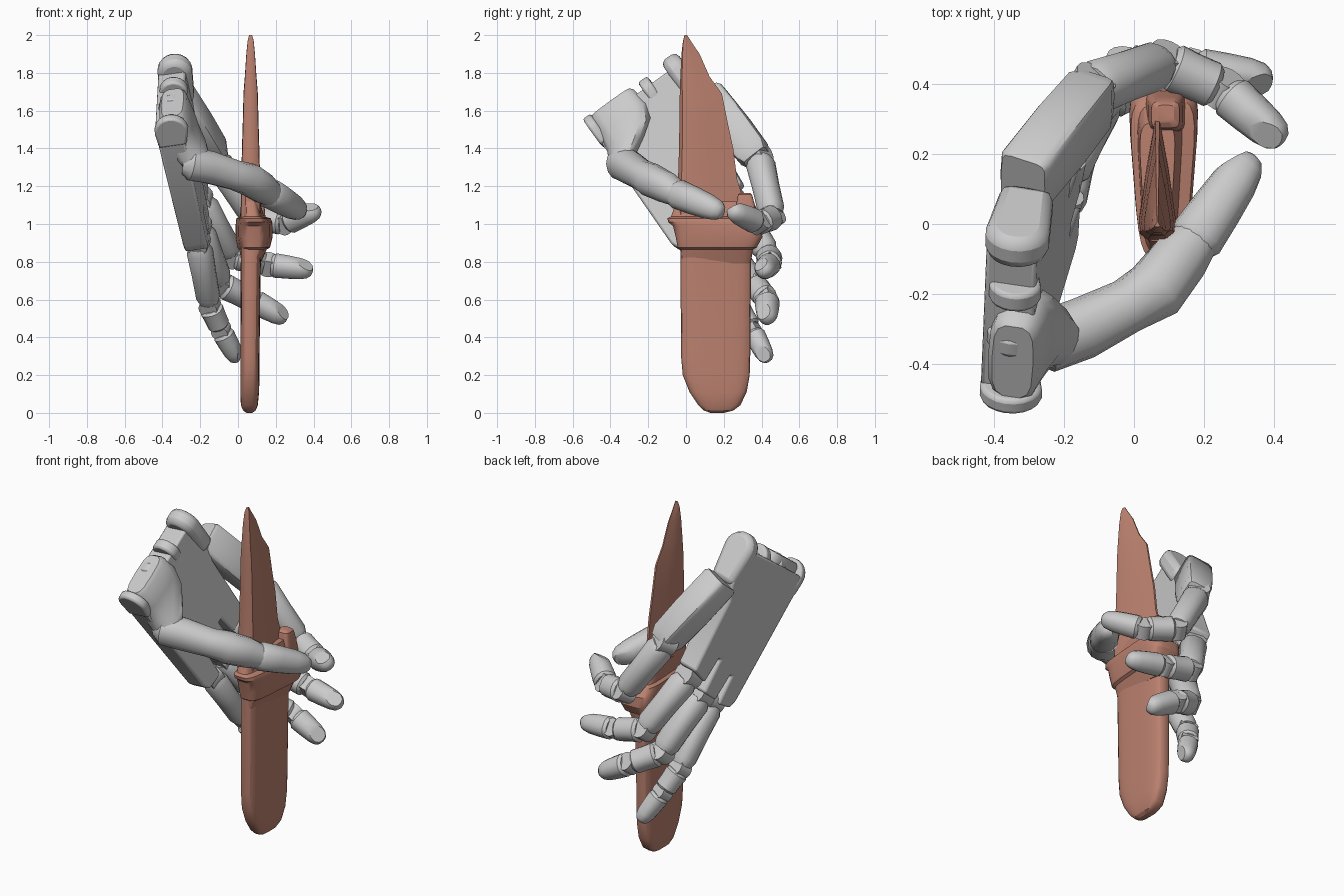
import bpy, bmesh, math
from mathutils import Vector as V

if "Cube" in bpy.data.objects:
    bpy.data.objects.remove(bpy.data.objects["Cube"])

CX = 0.067          # knife centre line
N = 14              # sides of round sections


def finish(name, bm, smooth=35, mat=None, bevel=0):
    bmesh.ops.recalc_face_normals(bm, faces=bm.faces)
    me = bpy.data.meshes.new(name)
    bm.to_mesh(me)
    bm.free()
    ob = bpy.data.objects.new(name, me)
    bpy.context.collection.objects.link(ob)
    if mat:
        me.materials.append(mat)
    if bevel:
        m = ob.modifiers.new("bevel", 'BEVEL')
        m.width, m.segments, m.limit_method = bevel, 2, 'ANGLE'
    bpy.ops.object.select_all(action='DESELECT')
    ob.select_set(True)
    bpy.context.view_layer.objects.active = ob
    bpy.ops.object.shade_smooth_by_angle(angle=math.radians(smooth))
    return ob


def loft(rings):
    bm = bmesh.new()
    vs = [[bm.verts.new(p) for p in r] for r in rings]
    n = len(vs[0])
    for a, b in zip(vs, vs[1:]):
        for i in range(n):
            j = (i + 1) % n
            bm.faces.new((a[i], a[j], b[j], b[i]))
    bm.faces.new(vs[0][::-1])
    bm.faces.new(vs[-1])
    return bm


def section(c, a, b, p=2.0, n=N):
    """Superellipse ring spanned by half-axis vectors a and b."""
    out = []
    for i in range(n):
        t = 2 * math.pi * (i + .5) / n
        ct, st = math.cos(t), math.sin(t)
        f = lambda s: math.copysign(abs(s) ** (2 / p), s)
        out.append(V(c) + a * f(ct) + b * f(st))
    return out


def tube(name, pts, radii, hint, p=2.0, pad=None):
    """Sweep of elliptical sections along pts; radii = (across hint, along hint)."""
    pts = [V(q) for q in pts]
    rings = []
    for i, c in enumerate(pts):
        t = (pts[min(i + 1, len(pts) - 1)] - pts[max(i - 1, 0)]).normalized()
        s = t.cross(hint).normalized()
        h = s.cross(t)
        rings.append(section(c, s * radii[i][0], h * radii[i][1], p))
    bm = loft(rings)
    if pad:             # slanted flat cut on the fingertip
        r = bmesh.ops.bisect_plane(bm, geom=bm.verts[:] + bm.edges[:] + bm.faces[:],
                                   plane_co=pad[0], plane_no=pad[1], clear_outer=True)
        cut = [e for e in r['geom_cut'] if isinstance(e, bmesh.types.BMEdge)]
        bmesh.ops.holes_fill(bm, edges=cut)
    return finish(name, bm)


def segment(name, a, b, r0, r1, hint, tip=False, p=2.3):
    a, b = V(a), V(b)
    prof = ([(0, .8), (.08, 1), (.4, 1), (.7, .96), (.88, .82), (.97, .55), (1, .25)] if tip
            else [(0, .78), (.1, 1), (.5, .97), (.9, 1), (1, .8)])
    rad = [((r0 + (r1 - r0) * t) * s,) * 2 for t, s in prof]
    pad = None
    if tip:
        d = (b - a).normalized()
        h = (hint - d * hint.dot(d)).normalized()
        pad = (b - d * .035 + h * r1 * .55, (d * .5 + h).normalized())
    return tube(name, [a.lerp(b, t) for t, s in prof], rad, hint, p, pad)


# ---------------- knife ----------------
clay = bpy.data.materials.new("clay")
clay.diffuse_color = (0.5, 0.22, 0.16, 1)
clay.use_nodes = True
clay.node_tree.nodes["Principled BSDF"].inputs["Base Color"].default_value = clay.diffuse_color


def slab(name, rows, p, taper=0):
    """Upright rounded slab; rows = (z, y min, y max, half thickness, x centre)."""
    rings = []
    for z, y0, y1, h, x in rows:
        c = V((x, (y0 + y1) / 2, z))
        ring = section(c, V((h, 0, 0)), V((0, (y1 - y0) / 2, 0)), p, 24)
        for q in ring:      # narrower towards the front
            q.x = x + (q.x - x) * (1 - taper * (y1 - q.y) / (y1 - y0))
        rings.append(ring)
    return finish(name, loft(rings), 30, clay)


slab("knife_handle", [(0, .13, .2, .015, .06), (.012, .095, .25, .033, .06), (.04, .065, .288, .045, .06),
                      (.11, .018, .322, .05, .062), (.2, -.018, .338, .051, .063), (.3, -.027, .341, .051, .063),
                      (.75, -.03, .345, .053, .067), (.9, -.03, .345, .055, .07)], 3.6)
slab("knife_guard", [(.79, -.025, .343, .055, .07), (.865, -.03, .355, .08, .079), (.875, -.045, .375, .095, .083),
                     (.93, -.055, .405, .108, .085), (.99, -.07, .4, .108, .085), (1.01, -.095, .375, .106, .085),
                     (1.03, -.1, .36, .1, .082), (1.04, -.08, .34, .07, .074), (1.12, -.05, .29, .055, .067)],
     4.5, .35)
slab("guard_nub", [(.98, .26, .385, .06, .09), (1.1, .265, .365, .05, .09), (1.155, .275, .35, .04, .09),
                   (1.165, .29, .34, .025, .09)], 5)
blade = [(1.0, -.05, .31, .053), (1.16, -.045, .295, .052), (1.24, -.042, .27, .05), (1.4, -.037, .25, .046),
         (1.53, -.035, .222, .042), (1.69, -.033, .19, .038), (1.78, -.03, .125, .031),
         (1.9, -.024, .072, .023), (1.97, -.016, .025, .016), (2.0, -.008, .006, .008)]
finish("knife_blade", loft([[V((CX + sx * h, y0 + f * (y1 - y0), z)) for sx, f in
                             [(-.5, 0), (.5, 0), (.95, .06), (1, .18), (.6, .6), (.12, 1),
                              (-.12, 1), (-.6, .6), (-1, .18), (-.95, .06)]]
                            for z, y0, y1, h in blade]), 40, clay)

# ---------------- palm ----------------
O = V((-.452, -.53, 1.52))
D = V((.2, .57, -.8)).normalized()               # wrist to fingers
W = V((.03, .8, .6))
W = (W - D * W.dot(D)).normalized()              # little finger to index side
NRM = D.cross(W).normalized()                    # out of the palm


def P(u, v, n=0):
    return O + D * u + W * v + NRM * n


outline = [(.05, .02), (.81, .01), (.86, .03), (.87, .14), (.70, .155), (.70, .18), (.86, .19), (.85, .315),
           (.65, .33), (.65, .355), (.80, .365), (.77, .5), (.35, .54), (.26, .6), (.05, .6)]
finish("palm", loft([[P(u, v, 0) for u, v in outline],
                     [P(u, v, .15 - .03 * u) for u, v in outline]]), 30, bevel=.012)

# wrist hinge lugs, rounded towards the forearm; the index side one runs along the palm edge
for i, (v0, v1, r, end) in enumerate([(.01, .06, .09, .16), (.2, .26, .075, .14), (.36, .42, .075, .14),
                                      (.52, .62, .092, .27)]):
    prof = [(end, -.95)] + [(.07 - r * math.cos(t), math.sin(t))
                            for t in [math.radians(-90 + k * 18) for k in range(11)]] + [(end, .7)]
    finish(f"wrist_lug_{i}", loft([[P(u, v, .087 + r * s) for u, s in prof] for v in (v0, v1)]), 30,
           bevel=.03 if i == 3 else .012)

# index knuckle housing beside the palm
ha, hb = V((-.31, .13, 1.67)), V((-.11, .375, 1.35))
tube("index_housing", [ha.lerp(hb, t) for t in (-.04, 0, .5, .9, 1)],
     [(.08, .07), (.09, .08), (.095, .08), (.09, .075), (.07, .06)], NRM, 6)

# ---------------- fingers ----------------
fingers = {
    "index": [(-.13, .385, 1.36), (.085, .46, 1.035), (.255, .385, 1.005), (.425, .235, 1.075)],
    "middle": [(-.2, .26, 1.13), (-.03, .44, .83), (.16, .44, .785), (.395, .41, .755)],
    "ring": [(-.205, .15, .98), (-.09, .36, .68), (.07, .43, .6), (.26, .43, .495)],
    "little": [(-.21, .05, .9), (-.15, .27, .57), (-.09, .35, .44), (.0, .435, .275)],
}
bones = ["proximal", "middle", "distal"]
for name, joints in fingers.items():
    js = [V(j) for j in joints]
    axis = (js[1] - js[0]).cross(js[3] - js[1]).normalized()      # bending axis
    radii = [.076, .068, .064, .054] if name != "little" else [.07, .062, .056, .048]
    for k in range(3):
        a, b = js[k], js[k + 1]
        d = (b - a).normalized()
        inner = axis.cross(d)                                     # grip side
        gap = .02
        segment(f"{name}_{bones[k]}", a + d * gap, b - d * (gap if k < 2 else 0),
                radii[k], radii[k + 1], inner, k == 2)
        r = radii[k] * .82
        s = d.cross(axis).normalized()
        finish(f"{name}_hinge_{k}", loft([section(a + axis * r * q, d * r, s * r)
                                         for q in (-.8, .8)]))

# ---------------- thumb ----------------
th = V((.2, .3, -.95))
mount = [(0, .185, .1, .125, .06), (.02, .185, .1, .14, .075), (.12, .185, .105, .155, .085), (.2, .165, .115, .145, .09),
         (.26, .11, .145, .115, .09), (.30, .07, .165, .085, .08), (.34, .05, .18, .05, .05)]
finish("thumb_mount", loft([section(P(u, v, n), W * a, NRM * b, 3.5 - 4 * u) for u, v, n, a, b in mount]))
tube("thumb_lower", [(-.29, -.335, 1.325), (-.25, -.335, 1.32), (-.15, -.3, 1.3), (-.02, -.235, 1.26),
                     (.06, -.19, 1.235), (.13, -.1, 1.19), (.18, -.04, 1.155)],
     [(.06, .06), (.09, .09), (.088, .088), (.078, .08), (.09, .088), (.084, .082), (.066, .066)], th, 2.2)
segment("thumb_tip", (.165, -.06, 1.165), (.34, .195, 1.06), .08, .064, V((-.8, .5, 0)), True)
